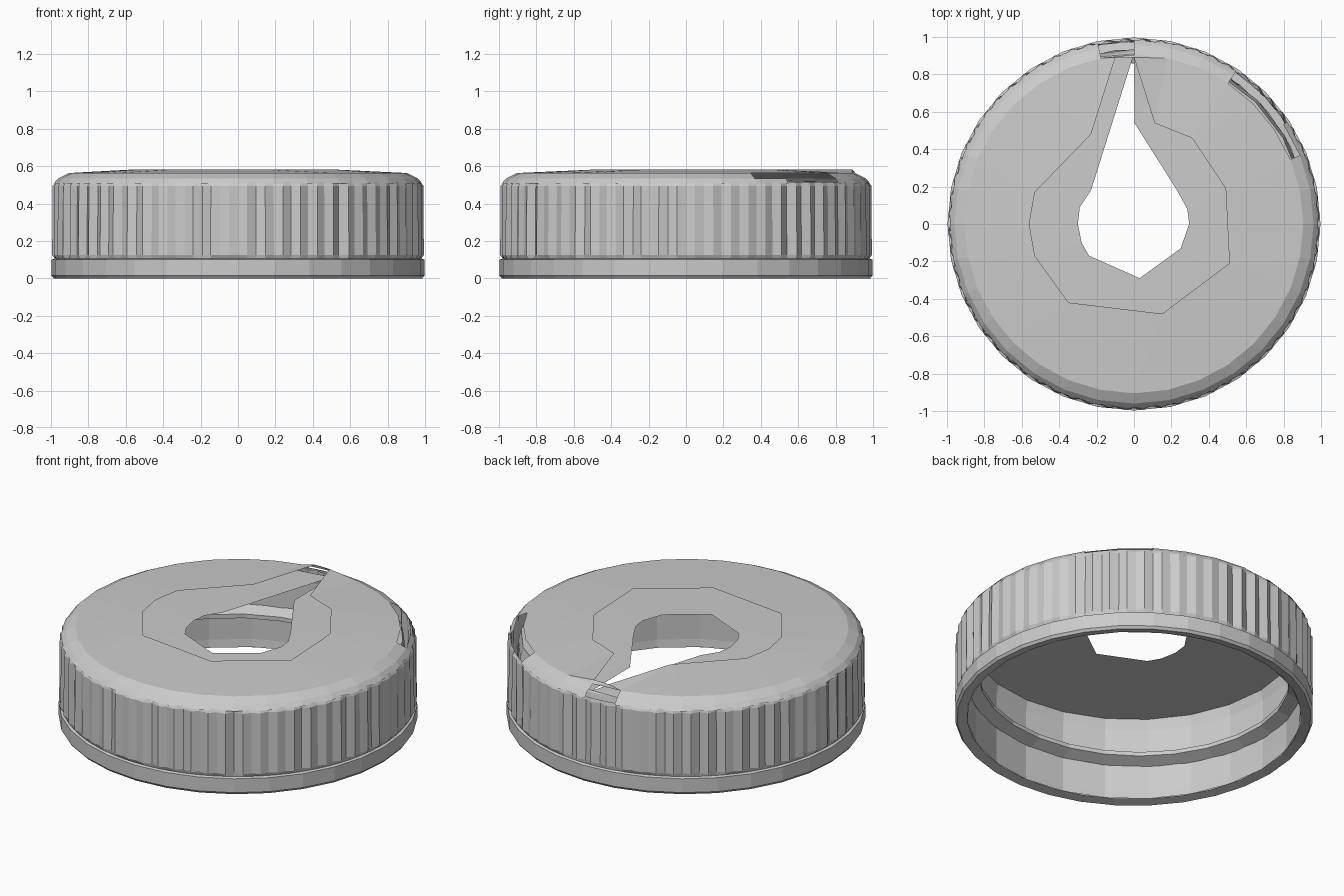
import bpy, bmesh, random
from math import sin, cos, pi, atan2, radians

if "Cube" in bpy.data.objects:
    bpy.data.objects.remove(bpy.data.objects["Cube"])

random.seed(4)
TAU = 2 * pi


def finish(name, bm):
    mesh = bpy.data.meshes.new(name)
    bm.to_mesh(mesh)
    bm.free()
    ob = bpy.data.objects.new(name, mesh)
    bpy.context.collection.objects.link(ob)
    return ob


def ring(bm, n, r, z, rot=0.0):
    """r may be a number or a function of the index"""
    f = r if callable(r) else (lambda i: r)
    return [bm.verts.new((f(i) * cos(TAU * i / n + rot), f(i) * sin(TAU * i / n + rot), z))
            for i in range(n)]


def bridge(bm, a, b, skip=()):
    n = len(a)
    for i in range(n):
        if i not in skip:
            j = (i + 1) % n
            bm.faces.new((a[i], a[j], b[j], b[i]))


def lathe(name, n, profile):
    bm = bmesh.new()
    rings = [ring(bm, n, r, z) for r, z in profile]
    for a, b in zip(rings, rings[1:]):
        bridge(bm, a, b)
    return finish(name, bm)


def sheet(name, outer, hole, z_out, z_in, r_out):
    """Disc with a star-shaped hole; outer rim sampled at the hole's own angles
    plus a regular polygon, then filled between the two loops."""
    bm = bmesh.new()
    o = ring(bm, outer, r_out, z_out)
    h = [bm.verts.new((x, y, z_in)) for x, y in hole]
    edges = [bm.edges.new((l[i], l[(i + 1) % len(l)])) for l in (o, h) for i in range(len(l))]
    bmesh.ops.triangle_fill(bm, edges=edges, use_beauty=True)
    bmesh.ops.recalc_face_normals(bm, faces=bm.faces)
    return finish(name, bm)


N = 32

# plain band around the foot, with rolled rim and inner skin
lathe("foot_band", N, [(0.93, 0.012), (0.985, 0.0), (0.997, 0.015), (0.997, 0.1), (0.975, 0.108)])

# ribbed grip wall: thin vertical grooves of uneven depth
bm = bmesh.new()
R = 128
depth = [0.0 if i % 2 else random.uniform(0.008, 0.026) for i in range(R)]
low = ring(bm, R, 0.98, 0.106)
lip = ring(bm, R, lambda i: 0.995 - depth[i], 0.125)
top = ring(bm, R, lambda i: 0.992 - depth[i], 0.495)
end = ring(bm, R, 0.975, 0.515)
for a, b in ((low, lip), (lip, top), (top, end)):
    bridge(bm, a, b)
finish("grip_wall", bm)

# bevelled shoulder, torn open at the rear and at the rear right
bm = bmesh.new()
a = ring(bm, N, 0.985, 0.508)
b = ring(bm, N, 0.96, 0.535)
c = ring(bm, N, 0.905, 0.563)
bridge(bm, a, b, skip=(3, 4, 8))
bridge(bm, b, c, skip=(2, 3, 4, 8))
finish("shoulder", bm)

# outer top skin with its wide irregular opening and slit
wide_hole = [(-0.10, 0.89), (-0.23, 0.48), (-0.53, 0.17), (-0.56, 0.0), (-0.53, -0.17),
             (-0.35, -0.42), (0.15, -0.48), (0.51, -0.21), (0.49, 0.19), (0.31, 0.46),
             (0.11, 0.54), (0.0, 0.89)]
sheet("top_skin", N, wide_hole, 0.563, 0.582, 0.905)

# inner ceiling seen through the opening, with the keyhole-like gap
small_hole = [(0.0, 0.91), (-0.23, 0.18), (-0.29, 0.09), (-0.3, 0.0), (-0.28, -0.1),
              (-0.24, -0.17), (0.03, -0.29), (0.25, -0.13), (0.295, 0.0), (0.285, 0.08),
              (0.23, 0.18), (0.003, 0.54)]
sheet("inner_ceiling", 24, small_hole, 0.515, 0.525, 0.92)

# inner wall
lathe("inner_wall", 24, [(0.92, 0.518), (0.935, 0.45), (0.935, 0.06), (0.93, 0.012)])

# one turn of screw thread inside, tapering at both ends
bm = bmesh.new()
steps = 30
rows = []
for i in range(steps + 1):
    t = i / steps
    ang = TAU * 1.1 * t + radians(30)
    z = 0.2 + 0.12 * t
    d = 0.065 * min(1, 8 * t, 8 * (1 - t))
    rows.append([bm.verts.new((r * cos(ang), r * sin(ang), z + dz))
                 for r, dz in ((0.935, -0.04), (0.93 - d, -0.01), (0.93 - d, 0.015), (0.935, 0.045))])
for p, q in zip(rows, rows[1:]):
    for k in range(3):
        bm.faces.new((p[k], p[k + 1], q[k + 1], q[k]))
finish("screw_thread", bm)
